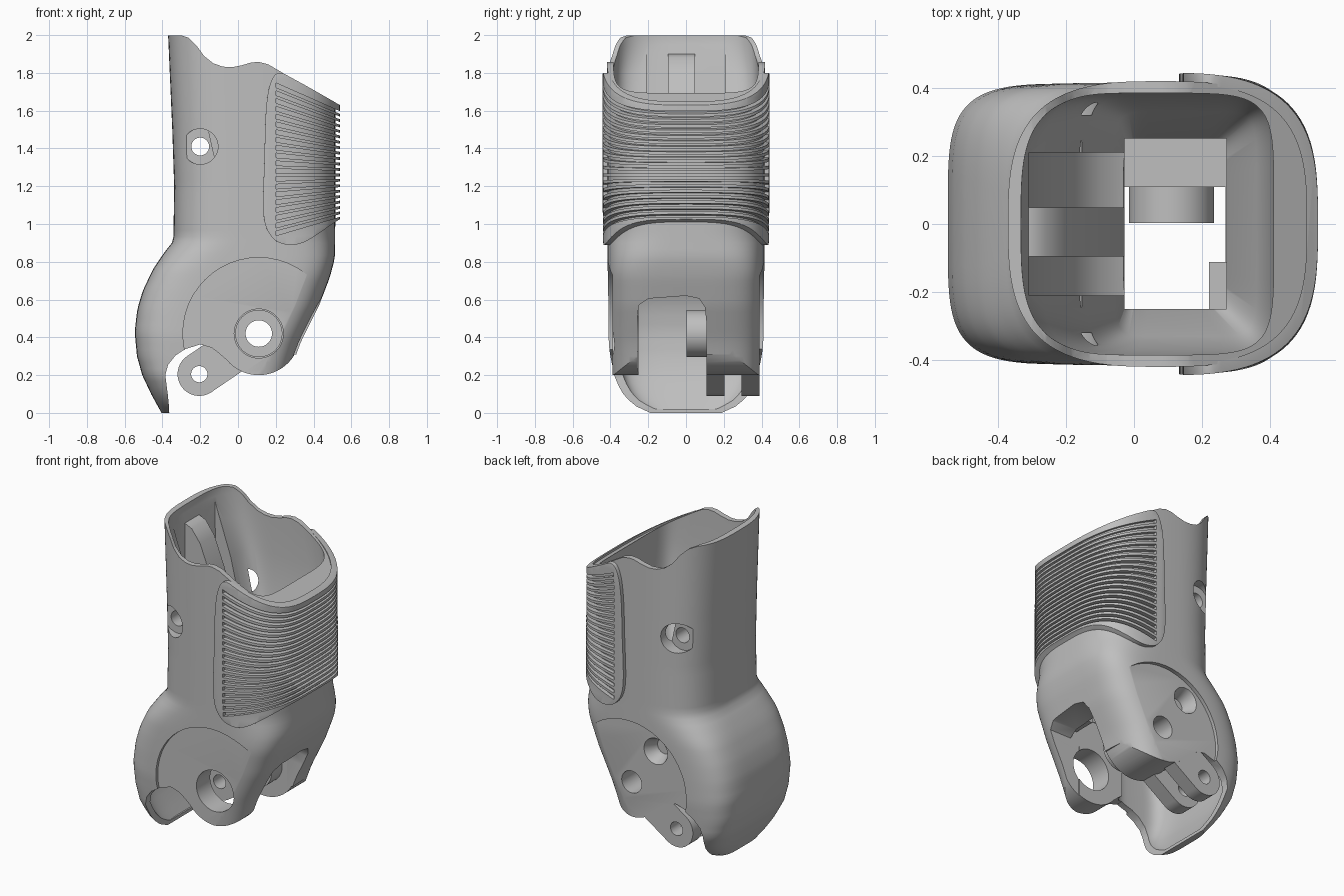
import bpy, bmesh, math
from mathutils import Vector

if "Cube" in bpy.data.objects:
    bpy.data.objects.remove(bpy.data.objects["Cube"])

grey = bpy.data.materials.new("light_grey")
grey.diffuse_color = (0.52, 0.52, 0.52, 1)
grey.use_nodes = True
grey.node_tree.nodes["Principled BSDF"].inputs["Base Color"].default_value = grey.diffuse_color


def interp(table, z):
    for (z0, a), (z1, b) in zip(table, table[1:]):
        if z <= z1:
            return a + (b - a) * max(0, (z - z0) / (z1 - z0))
    return table[-1][1]


def make(name, rings):
    """Skin a stack of equal-length closed rings and cap both ends."""
    bm = bmesh.new()
    vs = [[bm.verts.new(p) for p in r] for r in rings]
    n = len(vs[0])
    for a, b in zip(vs, vs[1:]):
        for i in range(n):
            bm.faces.new((a[i], a[(i + 1) % n], b[(i + 1) % n], b[i]))
    bm.faces.new(vs[0][::-1])
    bm.faces.new(vs[-1])
    bmesh.ops.recalc_face_normals(bm, faces=bm.faces)
    me = bpy.data.meshes.new(name)
    bm.to_mesh(me)
    bm.free()
    me.materials.append(grey)
    ob = bpy.data.objects.new(name, me)
    bpy.context.collection.objects.link(ob)
    return ob


def prism(name, pts, a, b, axis="y"):
    """Extrude an outline: (x, z) along y, or (y, z) along x."""
    f = (lambda p, d: (p[0], d, p[1])) if axis == "y" else (lambda p, d: (d, p[0], p[1]))
    return make(name, [[f(p, d) for p in pts] for d in (a, b)])


def arc(x, z, r, a0=0, a1=360, n=48):
    m = n if a1 - a0 == 360 else n - 1
    return [(x + r * math.cos(math.radians(a0 + (a1 - a0) * i / m)),
             z + r * math.sin(math.radians(a0 + (a1 - a0) * i / m))) for i in range(n)]


def disc(name, x, z, r, a, b):
    return prism(name, arc(x, z, r), a, b)


def oval(x0, x1, y, z, power=3.0, n=96):
    ring = []
    for i in range(n):
        c, s = math.cos(2 * math.pi * i / n), math.sin(2 * math.pi * i / n)
        ring.append(((x0 + x1) / 2 + (x1 - x0) / 2 * math.copysign(abs(c) ** (2 / power), c),
                     y * math.copysign(abs(s) ** (2 / power), s), z))
    return ring


def smooth_outline(pts, steps=5):
    """Closed Catmull-Rom curve through the points."""
    out, n = [], len(pts)
    for i in range(n):
        p = [Vector(pts[(i + k) % n]) for k in (-1, 0, 1, 2)]
        for s in range(steps):
            t = s / steps
            v = 0.5 * (2 * p[1] + (p[2] - p[0]) * t + (2 * p[0] - 5 * p[1] + 4 * p[2] - p[3]) * t * t
                       + (3 * p[1] - p[0] - 3 * p[2] + p[3]) * t ** 3)
            out.append((v.x, v.y))
    return out


def apply(ob, mod):
    bpy.context.view_layer.objects.active = ob
    bpy.ops.object.modifier_apply(modifier=mod.name)


def boolean(ob, cutters, op="DIFFERENCE"):
    for c in cutters:
        m = ob.modifiers.new("cut", "BOOLEAN")
        m.operation, m.solver, m.object = op, "EXACT", c
        apply(ob, m)
        bpy.data.objects.remove(c)


def finish(ob, angle=32):
    bpy.ops.object.select_all(action="DESELECT")
    ob.select_set(True)
    bpy.context.view_layer.objects.active = ob
    bpy.ops.object.shade_smooth_by_angle(angle=math.radians(angle))


# Outer shape limits and corner squareness by height
LEFT = [(0, -.405), (.1, -.46), (.2, -.507), (.3, -.535), (.43, -.547), (.55, -.533), (.65, -.503),
        (.76, -.45), (.85, -.39), (.91, -.342), (1.2, -.338), (1.5, -.348), (2, -.37)]
RIGHT = [(0, .2), (.3, .305), (.38, .335), (.57, .43), (.72, .487), (.82, .513), (1, .515), (2, .515)]
HALF = [(0, .22), (.025, .28), (.05, .315), (.1, .355), (.15, .38), (.2, .397), (.4, .412), (.8, .415), (2, .42)]
POWER = [(0, 4.6), (.75, 4.6), (.93, 3.2), (2, 3)]


def shell(name, z0, z1, off, n):
    zs = [z0 + (z1 - z0) * i / n for i in range(n + 1)]
    return make(name, [oval(interp(LEFT, z) - off, interp(RIGHT, z) + off, interp(HALF, z) + off, z,
                            interp(POWER, z)) for z in zs])


HUB, LUG, PIN = (.11, .42), (-.205, .205), (-.2, 1.41)

# Hollow body with wavy top rim and shaped lower edge
body = shell("body", 0, 2, 0, 60)
rim = [(-.6, 2.1), (-.6, 1.999), (-.3, 1.999), (-.26, 1.985), (-.22, 1.945), (-.18, 1.89), (-.13, 1.85),
       (-.08, 1.833), (-.03, 1.83), (.02, 1.84), (.07, 1.855), (.11, 1.858), (.16, 1.845), (.22, 1.81),
       (.53, 1.62), (.8, 1.45), (.8, 2.1)]
lower = [(-.36, -.1), (-.365, .03), (-.372, .1), (-.385, .2), (-.37, .255), (-.33, .305), (-.28, .337),
         (-.2, .363), (-.14, .345), (-.1, .315)] + arc(*HUB, .22, 220, 330, 24) + [(.8, .31), (.8, -.1)]
funnel = [(2.1, -.335, .41, .385, 3.5), (1.95, -.33, .41, .385, 3.5), (1.8, -.27, .41, .384, 5),
          (1.6, -.2, .41, .382, 6), (1.35, -.14, .4, .37, 7), (1.15, -.06, .36, .33, 8),
          (1.0, -.03, .27, .25, 9), (.99, -.03, .27, .25, 9)]
arch = [(-.258, -.1), (-.258, .5), (-.25, .57), (-.2, .605), (0, .62), (.07, .605), (.1, .56), (.108, .48), (.108, -.1)]
rect = lambda x0, x1, z0, z1: [(x0, z0), (x1, z0), (x1, z1), (x0, z1)]
scoop = [oval(interp(LEFT, z) + .042 + .1 * max(0, z - .6), -.11, interp(HALF, z) - .058, z, 4.6)
         for z in [.02 + .045 * i for i in range(17)]]
boolean(body, [
    prism("c", rim, -1, 1), prism("c", lower, -1, 1),
    make("c", [oval(a, b, y, z, p) for z, a, b, y, p in funnel]),
    prism("c", [(-.31, 2.05), (-.305, 1.5), (-.25, 1.3), (-.17, 1.13), (-.1, 1.04), (-.025, 1.0), (.05, 1.0),
                (.05, 2.05)], -.21, .21),
    prism("c", rect(-.028, .272, .65, 1.1), -.249, .251),
    prism("c", [(-.25, .05), (.268, -.12), (.268, .66), (.1, .74), (-.25, .737)], -.252, .109),
    make("c", scoop),
    prism("c", arch, .2, .9, "x"),
    disc("c", *HUB, .402, -.6, -.39), disc("c", *HUB, .398, .39, .6),
    disc("c", *HUB, .13, -.6, -.2), disc("c", *HUB, .07, .05, .6),
    disc("c", *PIN, .047, -.7, .7), disc("c", *PIN, .094, -.7, -.32), disc("c", *PIN, .094, .32, .7),
    make("c", [[(x, y, z) for x, z in arc(-.06, .66, r)] for y, r in ((.3, .05), (.33, .055), (.45, .11))]),
])
finish(body)

# Rib inside the rear wall, and a stop block in the front corner
rib = prism("inner_rib", [(-.34, 1.9), (-.305, 1.9), (-.26, 1.88), (-.2, 1.8), (-.13, 1.62), (-.028, 1.3), (-.028, .95),
                          (-.15, 1.05), (-.34, 1.4)], -.095, .048)
boolean(rib, [disc("c", *PIN, .047, -.7, .7)])
finish(rib)
prism("stop_block", rect(.22, .4, .63, .8), -.26, -.112)

# Pivot boss on the thick cheek
boss = disc("pivot_boss", *HUB, .125, .003, .13)
boolean(boss, [disc("c", *HUB, .07, -.1, .3)])
finish(boss)

# Pair of tendon lugs with arms reaching to the pivot
for i, (a, b) in enumerate(((.108, .205), (.295, .388))):
    d = (Vector(HUB) - Vector(LUG)).normalized()
    ang = math.degrees(math.atan2(d.y, d.x))
    pts = arc(*LUG, .115, ang + 90, ang + 270, 32)
    pts += [tuple(Vector(p) + d * .25) for p in (pts[-1], pts[0])]
    lug = prism(f"lug_{i + 1}", pts, a, b)
    boolean(lug, [disc("c", *LUG, .043, -1, 1), disc("c", *HUB, .07, -1, 1)])
    finish(lug)

# Raised grip pad wrapped around the +x side, with a fan of slots
grip = shell("grip_pad", .8, 1.9, .025, 24)
outline = [(.135, 1.05), (.14, 1.35), (.148, 1.6), (.17, 1.74), (.215, 1.8), (.3, 1.765), (.53, 1.635), (.62, 1.58),
           (.8, 1.4), (.8, 1.15), (.62, 1.06), (.53, 1.02), (.42, .945), (.34, .9), (.26, .89), (.18, .93)]
boolean(grip, [prism("c", smooth_outline(outline), -1, 1)], "INTERSECT")
bev = grip.modifiers.new("round", "BEVEL")
bev.width, bev.segments, bev.limit_method, bev.angle_limit = .02, 3, "ANGLE", math.radians(50)
apply(grip, bev)
slots = []
for i in range(20):
    t = i / 19
    zl, zr = .95 + .785 * t, 1.045 + .545 * t
    slots.append(prism("c", [(.2, zl - .012), (.54, zr - .007), (.7, zr - .007), (.7, zr + .007), (.54, zr + .007),
                             (.2, zl + .012)], -1, 1))
boolean(grip, [shell("c", .7, 2, -.008, 26)] + slots)
finish(grip)
